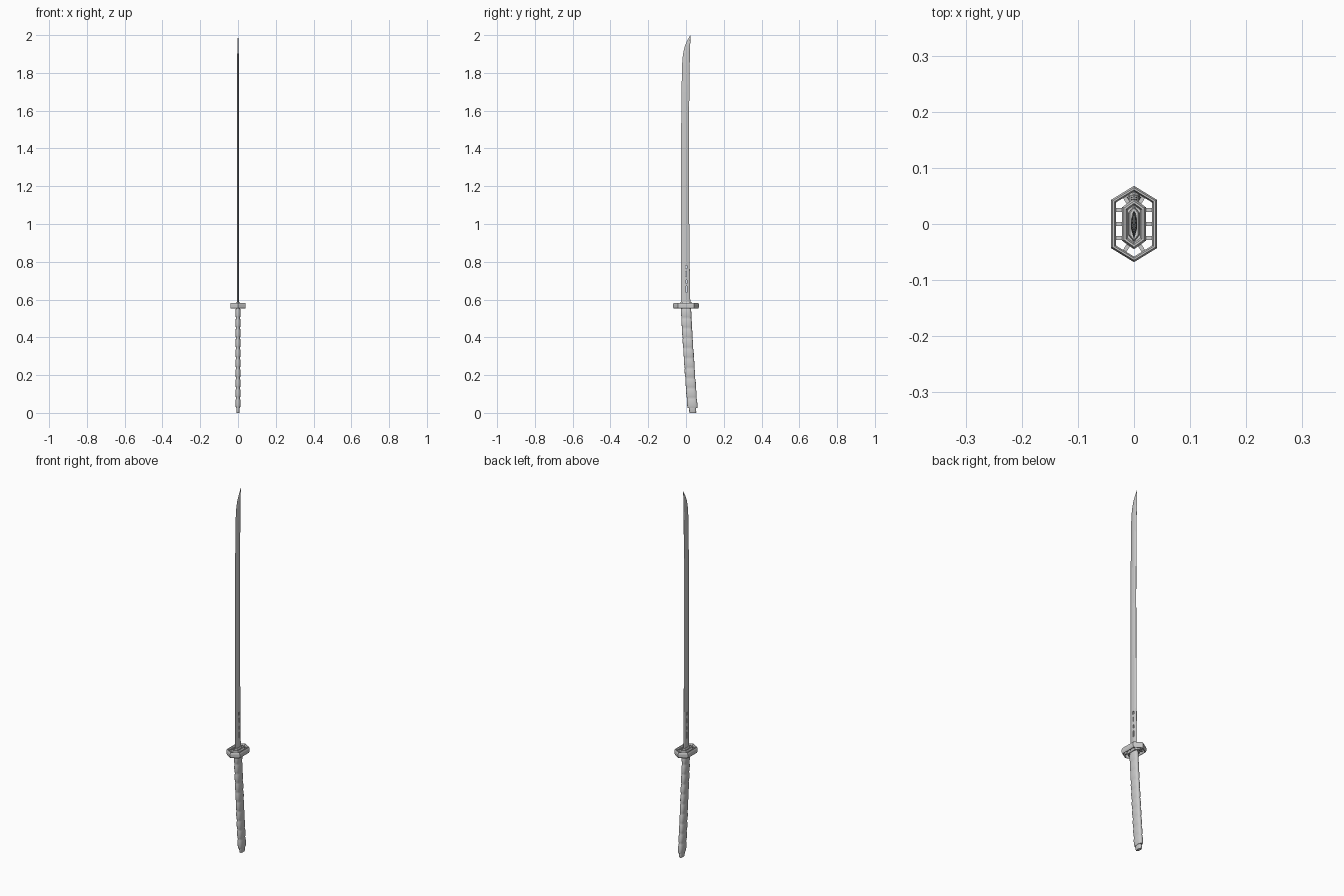
import bpy, bmesh, math
from mathutils import Matrix, Vector

if "Cube" in bpy.data.objects:
    bpy.data.objects.remove(bpy.data.objects["Cube"])


def finish(bm, name, angle=None):
    bmesh.ops.recalc_face_normals(bm, faces=bm.faces)
    me = bpy.data.meshes.new(name)
    bm.to_mesh(me)
    bm.free()
    ob = bpy.data.objects.new(name, me)
    bpy.context.collection.objects.link(ob)
    if angle:
        bpy.ops.object.select_all(action='DESELECT')
        ob.select_set(True)
        bpy.context.view_layer.objects.active = ob
        bpy.ops.object.shade_smooth_by_angle(angle=math.radians(angle))
    return ob


def loft(name, rings, cyclic=False, angle=None):
    """Skin a list of equal-sized point loops, capped or joined end to end."""
    bm = bmesh.new()
    vs = [[bm.verts.new(p) for p in r] for r in rings]
    n = len(vs[0])
    pairs = list(zip(vs, vs[1:])) + ([(vs[-1], vs[0])] if cyclic else [])
    for a, b in pairs:
        for i in range(n):
            j = (i + 1) % n
            bm.faces.new((a[i], a[j], b[j], b[i]))
    if not cyclic:
        bm.faces.new(vs[0][::-1])
        bm.faces.new(vs[-1])
    bmesh.ops.remove_doubles(bm, verts=bm.verts, dist=1e-6)
    return finish(bm, name, angle)


def hexagon(w, s, l, z, inset=0.0, cy=0.0):
    """Long hexagon: half width w, straight sides to +-s, points at +-l."""
    k = (l - s) / w
    e = inset * math.sqrt(1 + k * k)
    w, l2 = w - inset, l - e
    s = l2 - k * w
    return [(w, cy - s, z), (w, cy + s, z), (0, cy + l2, z),
            (-w, cy + s, z), (-w, cy - s, z), (0, cy - l2, z)]


# Blade: (z, cutting edge y, spine y, half thickness)
stations = [(0.57, -0.026, 0.023, 0.0058), (0.75, -0.0265, 0.020, 0.0056),
            (0.95, -0.027, 0.0175, 0.0054), (1.2, -0.027, 0.016, 0.0052),
            (1.45, -0.026, 0.016, 0.005), (1.7, -0.0235, 0.0175, 0.0047),
            (1.84, -0.021, 0.0195, 0.0044), (1.90, -0.016, 0.021, 0.004),
            (1.94, -0.007, 0.022, 0.0033), (1.97, 0.006, 0.023, 0.0022),
            (1.99, 0.017, 0.0237, 0.001), (2.0, 0.0238, 0.0242, 0.0001)]
rings = []
for z, e, s, t in stations:
    d = s - e
    rings.append([(0, e, z), (t, e + d * 0.42, z), (t, e + d * 0.72, z),
                  (t * 0.55, e + d * 0.94, z), (0, s, z),
                  (-t * 0.55, e + d * 0.94, z), (-t, e + d * 0.72, z),
                  (-t, e + d * 0.42, z)])
blade = loft("blade", rings)

# Slots pierced near the base of the blade
bm = bmesh.new()
for y, z, w, h in [(0.003, 0.655, 0.005, 0.034), (0.003, 0.695, 0.005, 0.018),
                   (0.001, 0.735, 0.005, 0.026), (0.001, 0.772, 0.009, 0.016)]:
    bmesh.ops.create_cube(bm, size=1, matrix=Matrix.Translation((0, y, z))
                          @ Matrix.Diagonal((0.04, w, h, 1)))
cutter = finish(bm, "slot_cutter")
cutter.hide_render = True
cutter.hide_viewport = False
mod = blade.modifiers.new("slots", 'BOOLEAN')
mod.operation = 'DIFFERENCE'
mod.solver = 'EXACT'
mod.object = cutter

# Blade collar
loft("blade_collar", [hexagon(0.0095, 0.02, 0.032, 0.56),
                      hexagon(0.0095, 0.02, 0.032, 0.583),
                      hexagon(0.0095, 0.02, 0.032, 0.588, 0.002)])

# Guard rim and hub: chamfered hexagonal rings (inset, z)
zc = 0.567


def hex_ring(name, w, s, l, width, h):
    prof = [(0, -h * 0.45), (0, h * 0.45), (width * 0.35, h), (width * 0.7, h),
            (width, h * 0.55), (width, -h * 0.55), (width * 0.7, -h),
            (width * 0.35, -h)]
    loft(name, [hexagon(w, s, l, zc + dz, i) for i, dz in prof], cyclic=True)


hex_ring("guard_rim", 0.041, 0.043, 0.068, 0.0085, 0.0155)
hex_ring("guard_hub", 0.021, 0.030, 0.045, 0.0095, 0.0155)
loft("guard_hub_floor", [hexagon(0.014, 0.026, 0.037, z) for z in (0.556, 0.576)])

# Guard spokes between hub and rim
bm = bmesh.new()
spans = []
for sx in (1, -1):
    spans += [((sx * 0.018, y), (sx * 0.036, y)) for y in (-0.025, 0, 0.025)]
    spans += [((sx * 0.009, sy * 0.036), (sx * 0.019, sy * 0.052)) for sy in (1, -1)]
for a, b in spans:
    a, b = Vector((*a, zc)), Vector((*b, zc))
    d = b - a
    bmesh.ops.create_cube(bm, size=1, matrix=Matrix.Translation((a + b) / 2)
                          @ Matrix.Rotation(math.atan2(d.y, d.x), 4, 'Z')
                          @ Matrix.Diagonal((d.length, 0.007, 0.014, 1)))
finish(bm, "guard_spokes")


def grip_center(z):
    return 0.034 * max(0.0, (0.55 - z) / 0.52) ** 1.15


def oval(z, a, b, n=20):
    """Rounded oblong section following the grip's curve."""
    out = []
    for i in range(n):
        t = 2 * math.pi * i / n
        c, s = math.cos(t), math.sin(t)
        out.append((a * math.copysign(abs(c) ** 0.75, c),
                    grip_center(z) + b * math.copysign(abs(s) ** 0.75, s), z))
    return out


# Wrapped grip with ten swells
waves, steps = 10, 8
rings = []
for i in range(waves * steps + 1):
    z = 0.025 + 0.53 * i / (waves * steps)
    k = abs(math.sin(math.pi * i / steps)) ** 0.7
    rings.append(oval(z, 0.0105 + 0.003 * k, 0.0255 + 0.002 * k))
loft("grip", rings, angle=35)

# Pommel cap
loft("pommel", [oval(0.0, 0.0075, 0.017), oval(0.003, 0.009, 0.0185),
                oval(0.03, 0.009, 0.0185)], angle=35)
